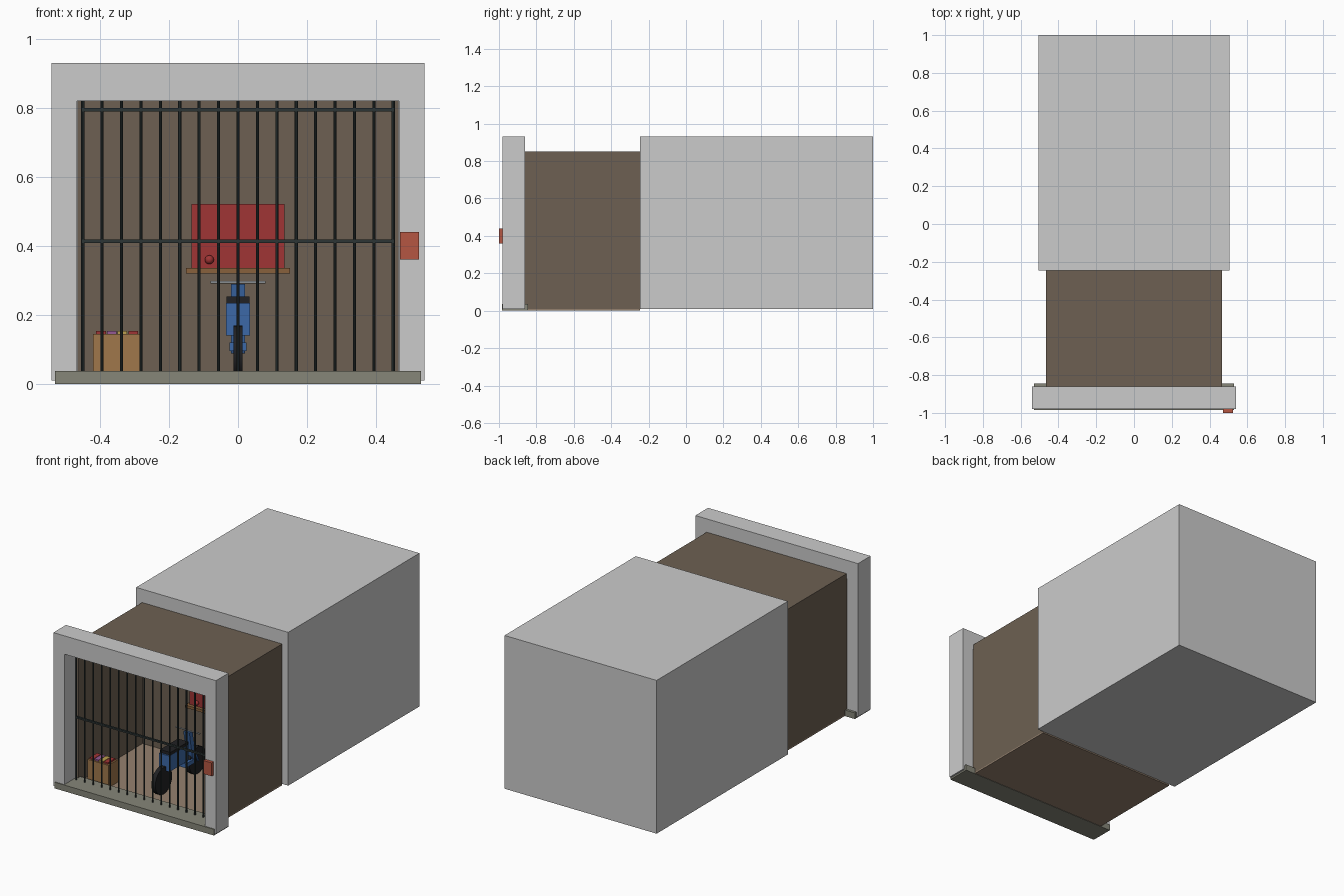
import bpy, bmesh, math
from mathutils import Vector

if "Cube" in bpy.data.objects:
    bpy.data.objects.remove(bpy.data.objects["Cube"])

COL = {
    "brown": (0.153, 0.118, 0.085), "floor": (0.30, 0.22, 0.157),
    "sill": (0.24, 0.24, 0.19), "iron": (0.025, 0.035, 0.035),
    "red": (0.35, 0.035, 0.035), "switch": (0.46, 0.093, 0.055),
    "wood": (0.35, 0.185, 0.07), "shelf": (0.25, 0.12, 0.045),
    "blue": (0.045, 0.14, 0.39), "black": (0.015, 0.015, 0.017),
    "steel": (0.35, 0.38, 0.4), "purple": (0.3, 0.1, 0.3), "yellow": (0.5, 0.35, 0.08),
}
MATS = {}


def finish(name, bm, col=None):
    me = bpy.data.meshes.new(name)
    bmesh.ops.recalc_face_normals(bm, faces=bm.faces)
    bm.to_mesh(me)
    bm.free()
    ob = bpy.data.objects.new(name, me)
    bpy.context.collection.objects.link(ob)
    if col:
        if col not in MATS:
            MATS[col] = bpy.data.materials.new(col)
            MATS[col].diffuse_color = (*COL[col], 1)
        me.materials.append(MATS[col])
    return ob


def box(name, x, y, z, col=None):
    bm = bmesh.new()
    bmesh.ops.create_cube(bm, size=1)
    for v in bm.verts:
        v.co = [r[0] + (c + 0.5) * (r[1] - r[0]) for r, c in zip((x, y, z), v.co)]
    return finish(name, bm, col)


def prism(name, pts, axis, lo, hi, col=None):
    """Extrude a profile along x (points y, z) or y (points x, z)."""
    bm = bmesh.new()
    at = lambda a, b: (lo, a, b) if axis == "x" else (a, lo, b)
    f = bm.faces.new([bm.verts.new(at(a, b)) for a, b in pts])
    ext = bmesh.ops.extrude_face_region(bm, geom=[f])
    d = Vector((hi - lo, 0, 0) if axis == "x" else (0, hi - lo, 0))
    bmesh.ops.translate(bm, vec=d, verts=[g for g in ext["geom"] if isinstance(g, bmesh.types.BMVert)])
    return finish(name, bm, col)


def rod(name, a, b, r, col, sides=10):
    a, b = Vector(a), Vector(b)
    bm = bmesh.new()
    bmesh.ops.create_cone(bm, cap_ends=True, segments=sides, radius1=r, radius2=r, depth=(b - a).length)
    bm.transform((b - a).to_track_quat("Z", "Y").to_matrix().to_4x4())
    bmesh.ops.translate(bm, vec=(a + b) / 2, verts=bm.verts)
    ob = finish(name, bm, col)
    bpy.context.view_layer.objects.active = ob
    ob.select_set(True)
    bpy.ops.object.shade_smooth_by_angle(angle=math.radians(40))
    ob.select_set(False)
    return ob


# Building mass behind, and the front surround
box("rear_block", (-0.505, 0.505), (-0.245, 1.0), (0.01, 0.93))
prism("front_frame", [(-0.54, 0.01), (-0.54, 0.93), (0.54, 0.93), (0.54, 0.01),
                      (0.467, 0.01), (0.467, 0.82), (-0.467, 0.82), (-0.467, 0.01)],
      "y", -0.98, -0.86)
box("sill", (-0.53, 0.53), (-0.985, -0.845), (0, 0.037), "sill")
box("wall_switch", (0.47, 0.525), (-1.0, -0.98), (0.36, 0.44), "switch")

# Hollow room
for s, side in ((-1, "left"), (1, "right")):
    box(side + "_wall", sorted((s * 0.455, s * 0.465)), (-0.865, -0.245), (0.01, 0.85), "brown")
box("ceiling", (-0.455, 0.455), (-0.865, -0.245), (0.84, 0.85), "brown")
box("back_wall", (-0.455, 0.455), (-0.255, -0.245), (0.01, 0.84), "brown")
box("floor", (-0.465, 0.465), (-0.865, -0.245), (0.002, 0.01), "floor")

# Barred gate
for i in range(17):
    x = -0.45 + i * 0.05625
    rod(f"gate_bar_{i}", (x, -0.89, 0.03), (x, -0.89, 0.822), 0.0045, "iron", 8)
for i, z in enumerate((0.413, 0.795)):
    box(f"gate_rail_{i}", (-0.45, 0.45), (-0.896, -0.884), (z - 0.005, z + 0.005), "iron")

# Shelf with cabinet and knob
box("shelf", (-0.15, 0.15), (-0.288, -0.255), (0.32, 0.336), "shelf")
box("cabinet", (-0.135, 0.135), (-0.267, -0.255), (0.336, 0.522), "red")
bm = bmesh.new()
bmesh.ops.create_uvsphere(bm, u_segments=16, v_segments=10, radius=0.013)
bmesh.ops.translate(bm, vec=(-0.083, -0.275, 0.36), verts=bm.verts)
for f in bm.faces:
    f.smooth = True
finish("cabinet_knob", bm, "red")

# Crate with contents
box("crate", (-0.42, -0.28), (-0.83, -0.74), (0.01, 0.145), "wood")
for i, c in enumerate(("red", "purple", "yellow", "red")):
    x = -0.411 + i * 0.031
    box(f"crate_item_{i}", (x, x + 0.028), (-0.82, -0.75), (0.14, 0.154), c)

# Scooter
for name, y in (("rear_wheel", -0.723), ("front_wheel", -0.40)):
    rod(name, (-0.013, y, 0.09), (0.013, y, 0.09), 0.08, "black", 24)
box("scooter_body", (-0.035, 0.035), (-0.70, -0.52), (0.14, 0.235), "blue")
box("scooter_seat", (-0.034, 0.034), (-0.69, -0.52), (0.23, 0.253), "black")
box("scooter_footboard", (-0.025, 0.025), (-0.53, -0.43), (0.095, 0.12), "blue")
prism("scooter_leg_shield", [(-0.455, 0.095), (-0.425, 0.095), (-0.46, 0.29), (-0.49, 0.29)],
      "x", -0.02, 0.02, "blue")
for s, side in ((-1, "left"), (1, "right")):
    rod(side + "_fork", (s * 0.016, -0.45, 0.2), (s * 0.016, -0.40, 0.09), 0.005, "blue")
rod("handlebar", (-0.08, -0.475, 0.295), (0.08, -0.475, 0.295), 0.004, "steel")

for m in bpy.data.materials:
    if m.users and not m.is_grease_pencil:
        m.use_nodes = True
        m.node_tree.nodes["Principled BSDF"].inputs["Base Color"].default_value = m.diffuse_color
